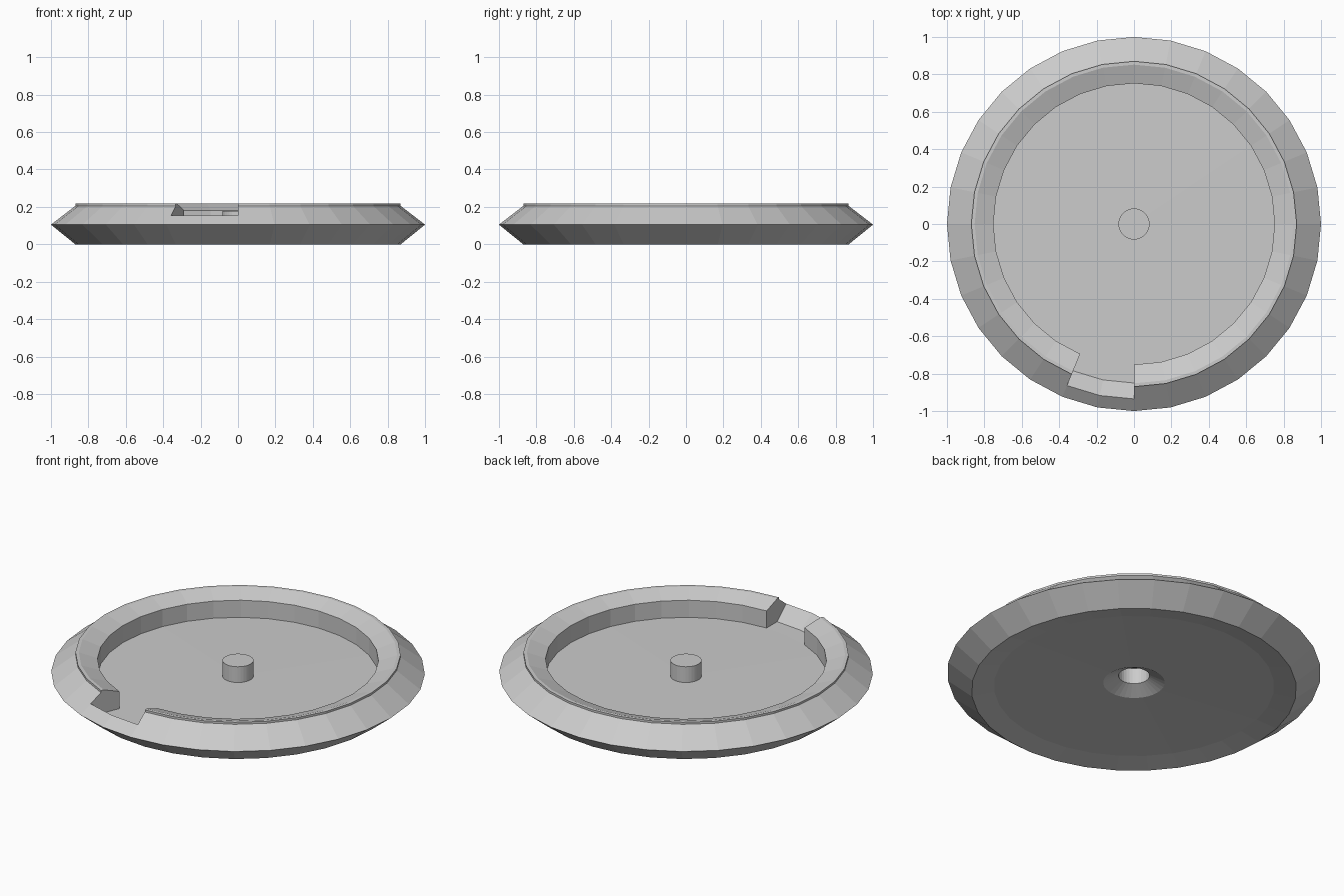
import bpy, bmesh
from math import cos, sin, tau

if "Cube" in bpy.data.objects:
    bpy.data.objects.remove(bpy.data.objects["Cube"])

SIDES = 32


def point(r, z, step):
    a = tau * step / SIDES
    return (r * cos(a), r * sin(a), z)


def lathe(bm, profile, steps):
    """Sweep an (r, z) profile over the given angular steps."""
    for s in steps:
        for (r0, z0), (r1, z1) in zip(profile, profile[1:]):
            bm.faces.new([bm.verts.new(p) for p in (
                point(r0, z0, s), point(r0, z0, s + 1),
                point(r1, z1, s + 1), point(r1, z1, s))])


def finish(bm, name):
    bmesh.ops.remove_doubles(bm, verts=bm.verts[:], dist=1e-5)
    mesh = bpy.data.meshes.new(name)
    bm.to_mesh(mesh)
    bm.free()
    obj = bpy.data.objects.new(name, mesh)
    bpy.context.collection.objects.link(obj)
    return obj


# Dish profile pieces: underside and outer edge, raised rim, notch, floor
under = [(0.083, 0.085), (0.165, 0.043), (0.75, 0.022), (0.87, 0.0),
         (1.0, 0.105), (0.935, 0.155)]
rim = [(0.935, 0.155), (0.87, 0.205), (0.87, 0.217), (0.852, 0.217),
       (0.752, 0.182), (0.752, 0.081)]
notch = [(0.935, 0.155), (0.85, 0.081), (0.752, 0.081)]
floor = [(0.752, 0.081), (0.083, 0.085)]

# The notch takes two segments just left of the front
first, last = 22, 24
notch_steps = range(first, last)
rim_steps = [s for s in range(SIDES) if s not in notch_steps]

bm = bmesh.new()
lathe(bm, under, range(SIDES))
lathe(bm, rim, rim_steps)
lathe(bm, notch, notch_steps)
lathe(bm, floor, range(SIDES))

# End faces of the notch
section = rim + [notch[1]]
bm.faces.new([bm.verts.new(point(r, z, last)) for r, z in section])
bm.faces.new([bm.verts.new(point(r, z, first)) for r, z in reversed(section)])
finish(bm, "dish")

# Hollow centre peg, open underneath
bm = bmesh.new()
lathe(bm, [(0.083, 0.085), (0.083, 0.178), (0.0, 0.178)], range(SIDES))
finish(bm, "centre_peg")
